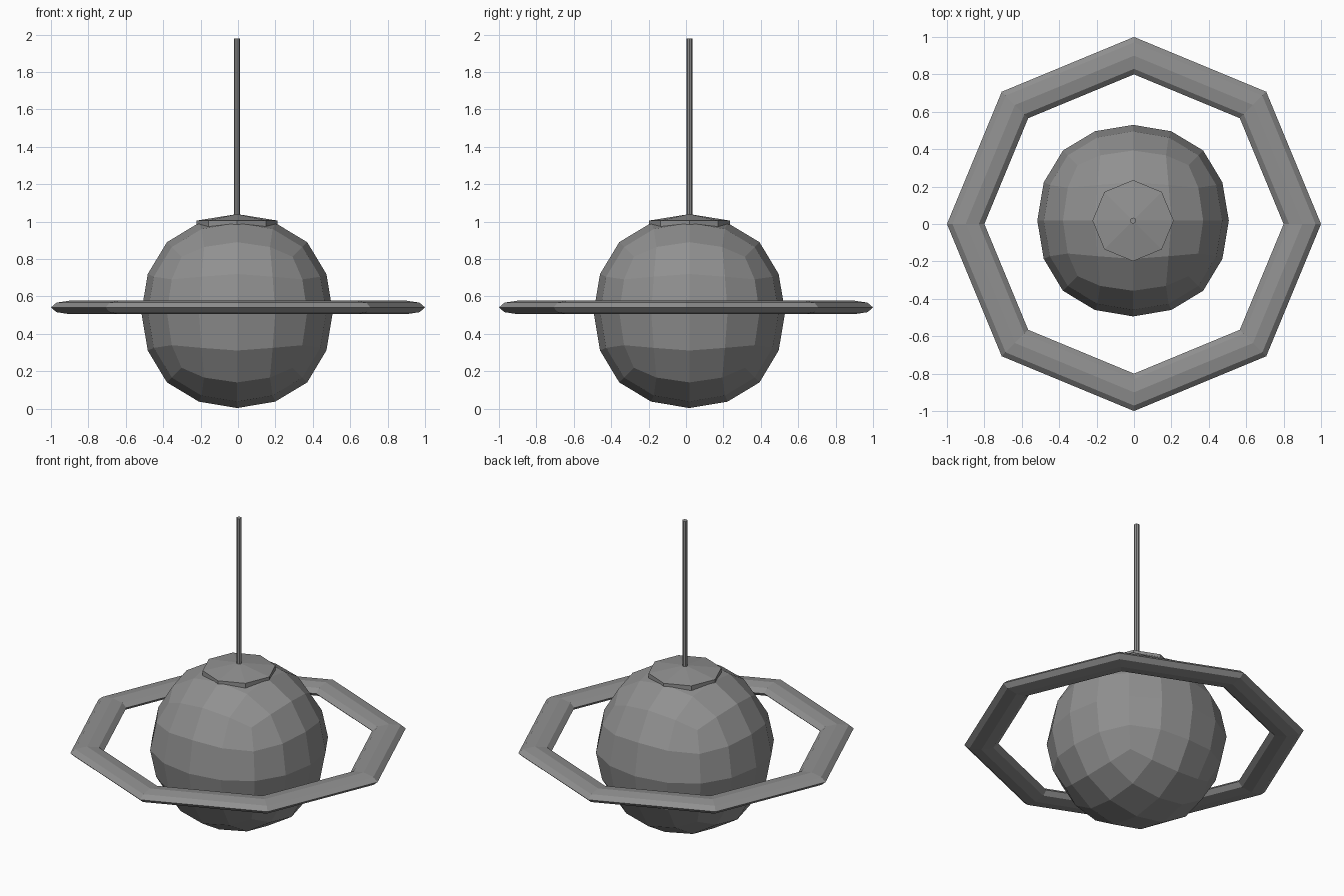
import bpy

if "Cube" in bpy.data.objects:
    bpy.data.objects.remove(bpy.data.objects["Cube"])

CX, CY = -0.005, 0.018  # shared axis of globe, cap and rod

dark = bpy.data.materials.new("dark_grey")
dark.diffuse_color = (0.28, 0.28, 0.28, 1)
dark.use_nodes = True
dark.node_tree.nodes["Principled BSDF"].inputs["Base Color"].default_value = dark.diffuse_color


def named(name):
    ob = bpy.context.object
    ob.name = name
    ob.data.materials.append(dark)
    return ob


# Globe: cube rounded by two subdivision levels, then sized exactly
bpy.ops.mesh.primitive_cube_add(size=2, location=(CX, CY, 0.515))
globe = named("globe")
sub = globe.modifiers.new("round", 'SUBSURF')
sub.levels = sub.render_levels = 2
sub.use_limit_surface = False
bpy.ops.object.modifier_apply(modifier=sub.name)
globe.dimensions = (1.024, 1.024, 1.024)

# Flat octagonal ring with narrow sloped rims
bpy.ops.mesh.primitive_torus_add(major_segments=8, minor_segments=8,
                                 major_radius=0.9, minor_radius=0.1,
                                 location=(0, 0, 0.541))
ring = named("ring")
ring.scale.z = 0.36

# Cap: octagonal disc whose top centre rises to a low point
bpy.ops.mesh.primitive_cylinder_add(vertices=8, radius=0.217, depth=0.034,
                                    end_fill_type='TRIFAN',
                                    location=(CX, CY, 0.988))
cap = named("top_cap")
for v in cap.data.vertices:
    if v.co.z > 0 and v.co.xy.length < 0.01:
        v.co.z += 0.035

# Hanging rod
bpy.ops.mesh.primitive_cylinder_add(vertices=8, radius=0.016, depth=0.95,
                                    location=(CX, CY, 1.503))
named("hanging_rod")
